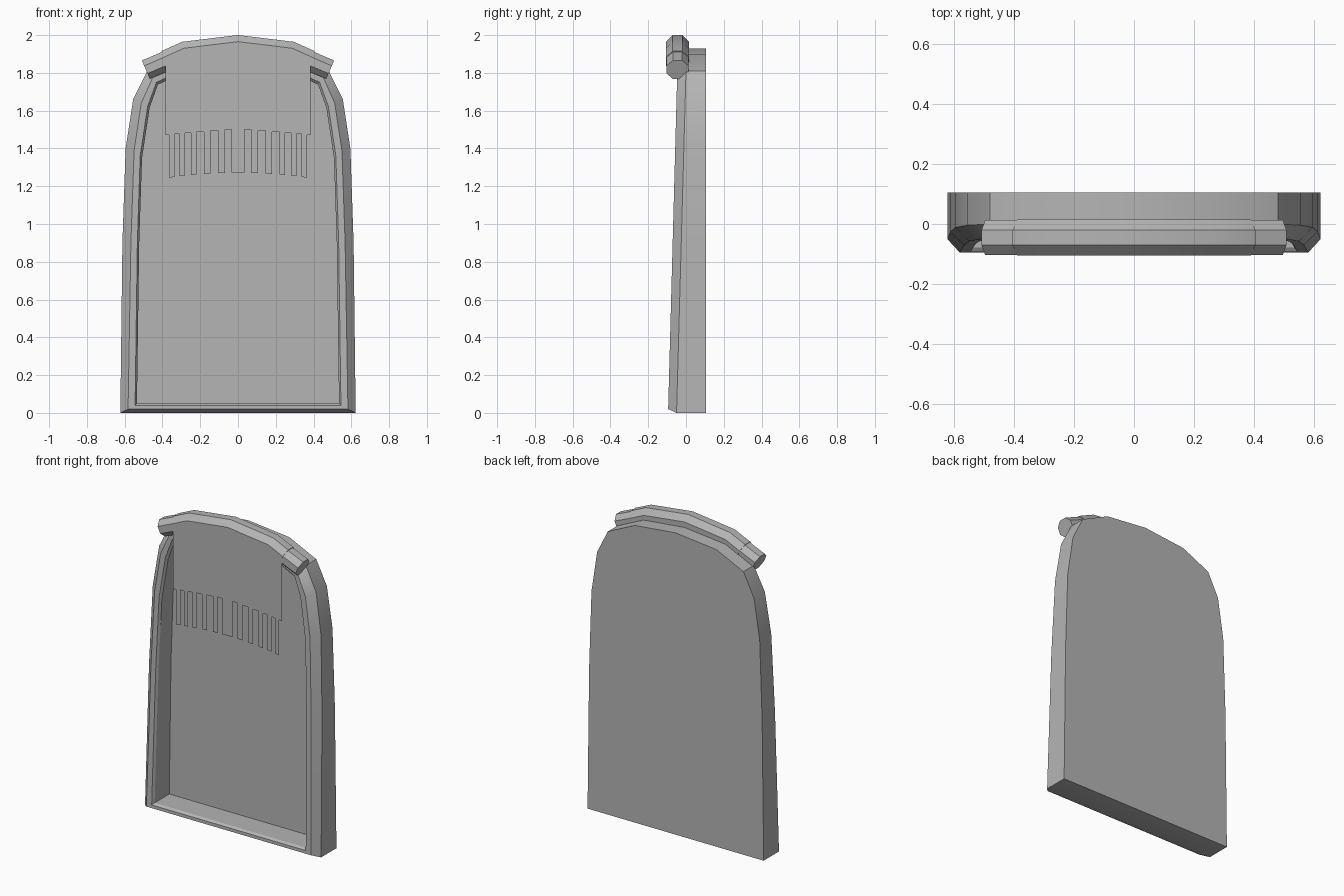
import bpy, bmesh, math
from mathutils import Vector

if "Cube" in bpy.data.objects:
    bpy.data.objects.remove(bpy.data.objects["Cube"])

grey = bpy.data.materials.new("dark_grey")
grey.diffuse_color = (.46, .46, .46, 1)
grey.use_nodes = True
grey.node_tree.nodes["Principled BSDF"].inputs["Base Color"].default_value = grey.diffuse_color


def finish(bm, name, recalc=True):
    if recalc:
        bmesh.ops.recalc_face_normals(bm, faces=bm.faces)
    me = bpy.data.meshes.new(name)
    bm.to_mesh(me)
    bm.free()
    me.materials.append(grey)
    ob = bpy.data.objects.new(name, me)
    bpy.context.collection.objects.link(ob)
    return ob


def smooth(ob, angle):
    bpy.ops.object.select_all(action='DESELECT')
    ob.select_set(True)
    bpy.context.view_layer.objects.active = ob
    bpy.ops.object.shade_smooth_by_angle(angle=math.radians(angle))


def mirrored(half):
    """Half outline (right side, ending on x = 0) -> closed outline."""
    return half + [(-x, z) for x, z in reversed(half[:-1])]


def loft(name, rings):
    """Skin a list of equal-length closed rings and cap both ends."""
    bm = bmesh.new()
    vs = [[bm.verts.new(p) for p in r] for r in rings]
    n = len(vs[0])
    for a, b in zip(vs, vs[1:]):
        for i in range(n):
            j = (i + 1) % n
            bm.faces.new((a[i], a[j], b[j], b[i]))
    bm.faces.new(vs[0])
    bm.faces.new(vs[-1])
    return finish(bm, name)


# Shell: flat back, straight sides, chamfered leaning front lip, deep recess
outer = [(.623, 0), (.612, .9), (.595, 1.4), (.555, 1.66), (.48, 1.81), (.29, 1.9), (0, 1.93)]
front = [(.582, .02), (.567, .9), (.55, 1.39), (.512, 1.64), (.452, 1.775), (.28, 1.86), (0, 1.89)]
inner = [(.545, .04), (.533, .9), (.518, 1.36), (.478, 1.625), (.432, 1.75), (.27, 1.825), (0, 1.855)]
floor = [(.535, .05), (.523, .9), (.508, 1.35), (.468, 1.615), (.424, 1.738), (.265, 1.812), (0, 1.842)]


def ring(half, y0, lean):
    return [(x, y0 + lean * z, z) for x, z in mirrored(half)]


shell = loft("shell", [ring(outer, .105, 0), ring(outer, -.05, .0276), ring(front, -.095, .027),
                       ring(inner, -.095, .027), ring(floor, -.08, .027), ring(floor, .07, 0)])
smooth(shell, 28)


# Top roll: eight-sided bar swept along the arch, with slimmer ends
def sweep(name, path, half_w, half_h, y=-.045):
    pts = [Vector(p) for p in path]
    dirs = [(b - a).normalized() for a, b in zip(pts, pts[1:])]
    k = .42
    sect = [(k, 1), (1, k), (1, -k), (k, -1), (-k, -1), (-1, -k), (-1, k), (-k, 1)]
    rings = []
    for i, p in enumerate(pts):
        d0, d1 = dirs[max(i - 1, 0)], dirs[min(i, len(dirs) - 1)]
        t = (d0 + d1).normalized()
        nrm = Vector((-t.y, t.x)) / t.dot(d1)
        rings.append([(p.x + nrm.x * v * half_h, y + u * half_w, p.y + nrm.y * v * half_h)
                      for u, v in sect])
    ob = loft(name, rings)
    smooth(ob, 28)


sweep("top_roll", [(-.38, 1.861), (-.28, 1.906), (0, 1.94), (.28, 1.906), (.38, 1.861)], .06, .06)
for side, s in (("right", 1), ("left", -1)):
    sweep("roll_end_" + side, [(s * .35, 1.876), (s * .488, 1.817)], .058, .053)

# Comb panel: thin sheet hanging from the roll, teeth along its lower edge
gaps = [(.035, .07), (.105, .145), (.18, .22), (.25, .28), (.31, .335), (.365, .385)]
half = [(.385, 1.878)]
for i, (a, b) in reversed(list(enumerate(gaps))):
    top = 1.50 - .006 * i
    if i < 5:
        half.append((b, 1.272 - .2 * b * b))
    half += [(b, top), (a, top), (a, 1.272 - .2 * a * a)]
half.append((0, 1.272))
outline = mirrored(half) + [(-.28, 1.928), (0, 1.963), (.28, 1.928)]
bm = bmesh.new()
face = bm.faces.new([bm.verts.new((x, -.105, z)) for x, z in outline])
face.normal_update()
if face.normal.y > 0:
    face.normal_flip()
finish(bm, "comb_panel", recalc=False)
